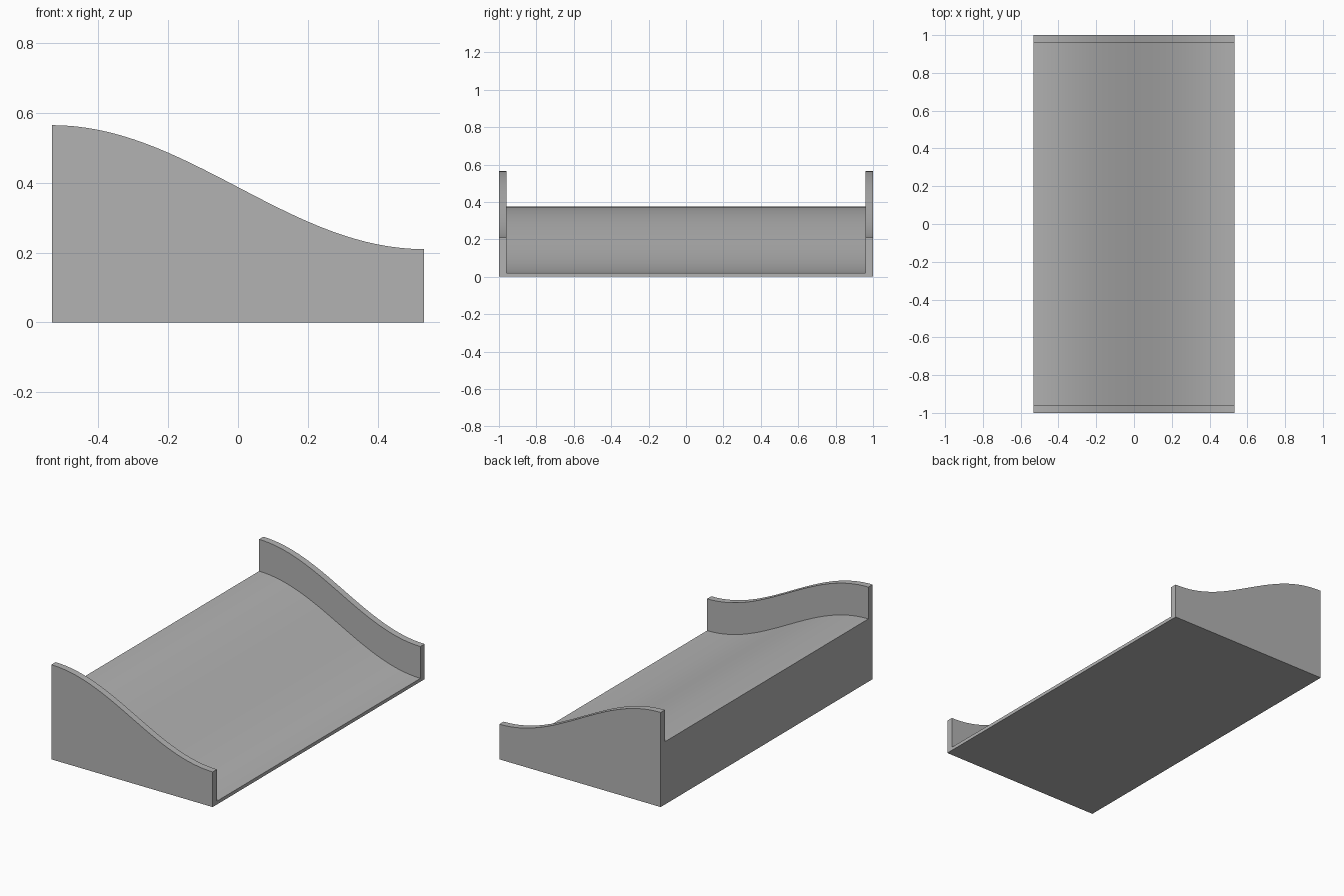
import bpy
import bmesh
import math

cube = bpy.data.objects.get("Cube")
if cube:
    bpy.data.objects.remove(cube, do_unlink=True)

HALF_W, HALF_L, WALL = 0.533, 1.0, 0.04
STEPS = 32

grey = bpy.data.materials.new("plain grey")
grey.use_nodes = True
colour = (0.45, 0.45, 0.45, 1)
grey.diffuse_color = colour
grey.node_tree.nodes["Principled BSDF"].inputs["Base Color"].default_value = colour


def wave_slab(name, top, drop, y0, y1):
    """Extrude a profile with a half-cosine top along y."""
    profile = [(HALF_W, 0), (-HALF_W, 0)]
    for i in range(STEPS + 1):
        t = i / STEPS
        z = top - drop * (1 - math.cos(math.pi * t)) / 2
        profile.append((HALF_W * (2 * t - 1), z))
    bm = bmesh.new()
    face = bm.faces.new([bm.verts.new((x, y0, z)) for x, z in profile])
    out = bmesh.ops.extrude_face_region(bm, geom=[face])
    moved = [v for v in out["geom"] if isinstance(v, bmesh.types.BMVert)]
    bmesh.ops.translate(bm, verts=moved, vec=(0, y1 - y0, 0))
    bmesh.ops.recalc_face_normals(bm, faces=bm.faces[:])
    mesh = bpy.data.meshes.new(name)
    bm.to_mesh(mesh)
    bm.free()
    mesh.materials.append(grey)
    obj = bpy.data.objects.new(name, mesh)
    bpy.context.collection.objects.link(obj)
    bpy.ops.object.select_all(action="DESELECT")
    obj.select_set(True)
    bpy.context.view_layer.objects.active = obj
    bpy.ops.object.shade_smooth_by_angle(angle=math.radians(30))
    return obj


# Sloping deck between the walls
wave_slab("ramp_deck", 0.375, 0.355, -HALF_L + WALL, HALF_L - WALL)

# Raised side walls following the same wave
wave_slab("front_wall", 0.565, 0.355, -HALF_L, -HALF_L + WALL)
wave_slab("back_wall", 0.565, 0.355, HALF_L - WALL, HALF_L)
